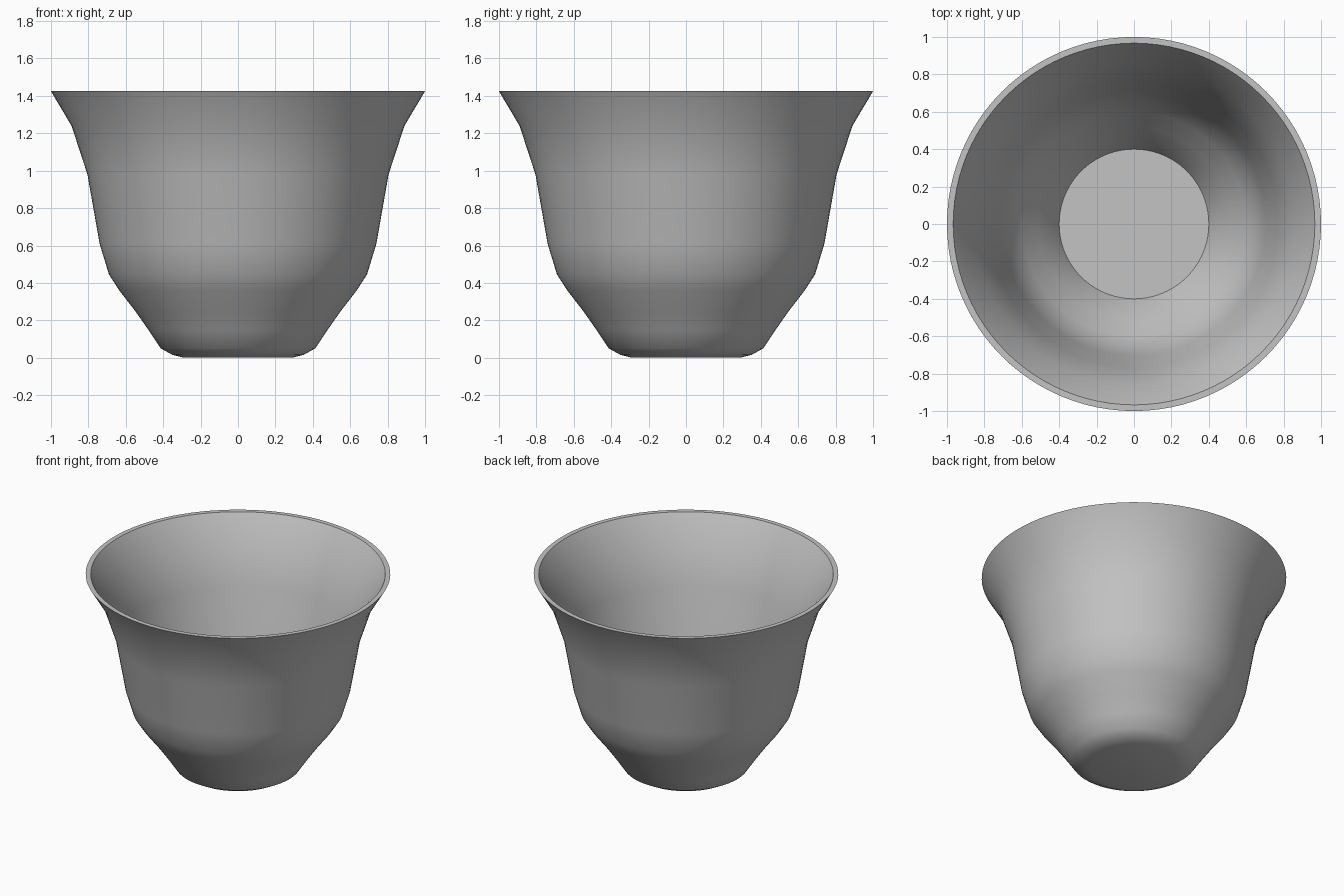
import bpy
import bmesh
from math import pi, radians

cube = bpy.data.objects.get("Cube")
if cube:
    bpy.data.objects.remove(cube, do_unlink=True)

# Half profile: underside, foot, outer wall, rim, inner wall, floor
WALL = 0.035
FLOOR = 0.07
RIM = 1.425
foot = [(0, 0), (0.29, 0), (0.35, 0.015), (0.413, 0.05)]
wall = [(0.476, 0.145), (0.55, 0.25), (0.635, 0.36), (0.69, 0.445),
        (0.74, 0.61), (0.805, 0.98), (0.89, 1.24)]
inner = [(r - WALL, z) for r, z in reversed(wall)]
profile = foot + wall + [(1, RIM), (1 - 0.033, RIM)] + inner + [(0.4, FLOOR), (0, FLOOR)]

# Spin the profile into the cup
bm = bmesh.new()
verts = [bm.verts.new((r, 0, z)) for r, z in profile]
edges = [bm.edges.new(pair) for pair in zip(verts, verts[1:])]
bmesh.ops.spin(bm, geom=verts + edges, cent=(0, 0, 0), axis=(0, 0, 1),
               angle=2 * pi, steps=96, use_merge=True)
bmesh.ops.remove_doubles(bm, verts=bm.verts, dist=0.0005)
bmesh.ops.recalc_face_normals(bm, faces=bm.faces)
mesh = bpy.data.meshes.new("cup")
bm.to_mesh(mesh)
bm.free()
cup = bpy.data.objects.new("cup", mesh)
bpy.context.collection.objects.link(cup)

# Plain grey finish
grey = bpy.data.materials.new("light_grey")
grey.use_nodes = True
colour = (0.55, 0.55, 0.55, 1)
grey.diffuse_color = colour
grey.node_tree.nodes["Principled BSDF"].inputs["Base Color"].default_value = colour
mesh.materials.append(grey)

# Smooth walls with crisp rim and floor edges
bpy.context.view_layer.objects.active = cup
cup.select_set(True)
bpy.ops.object.shade_smooth_by_angle(angle=radians(30))
